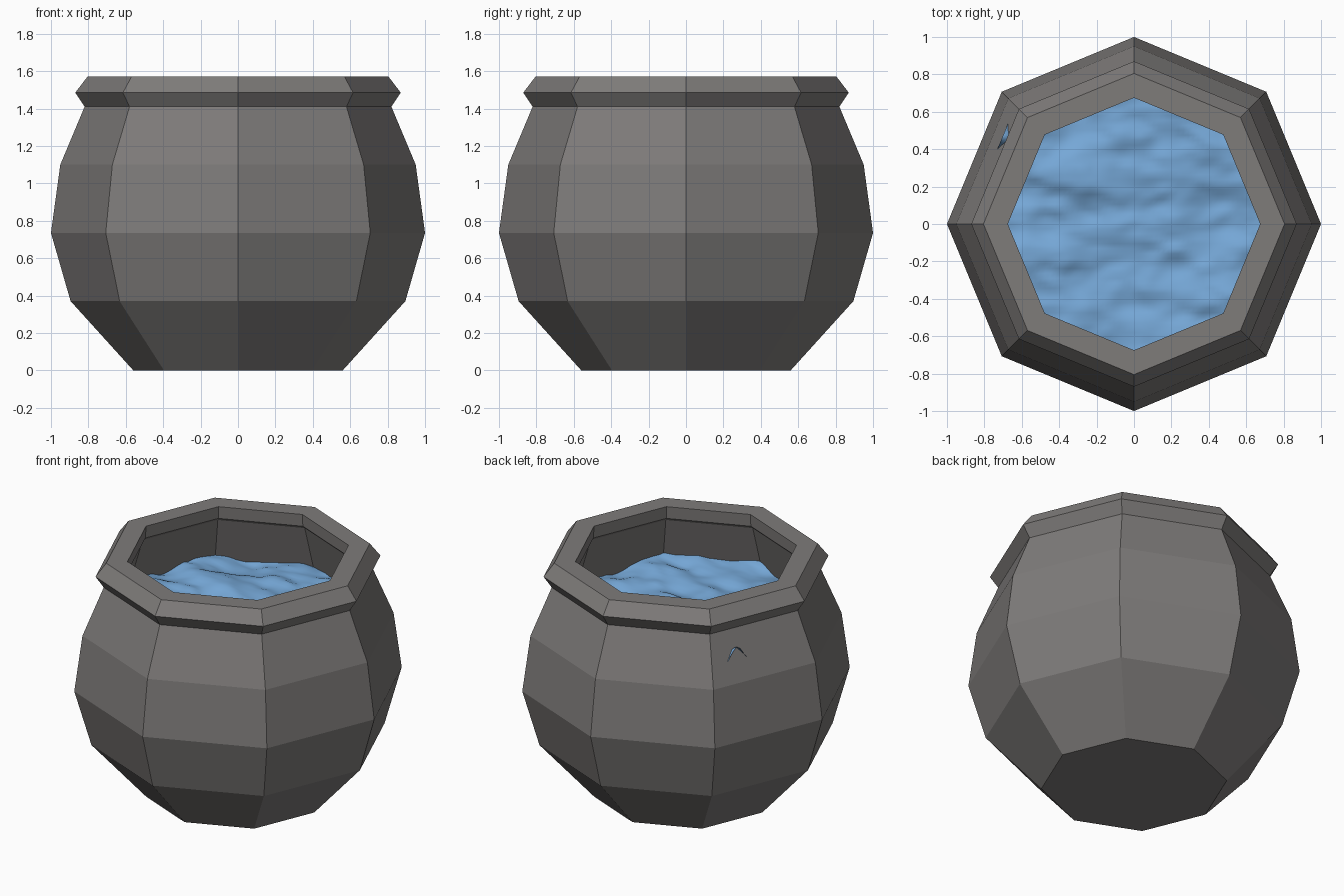
import bpy, bmesh, math
from mathutils import Vector, noise

if "Cube" in bpy.data.objects:
    bpy.data.objects.remove(bpy.data.objects["Cube"])

SIDES = 8


def material(name, rgb):
    m = bpy.data.materials.new(name)
    m.diffuse_color = (*rgb, 1)
    m.use_nodes = True
    m.node_tree.nodes["Principled BSDF"].inputs["Base Color"].default_value = m.diffuse_color
    return m


def finish(name, bm, mat, smooth=False):
    me = bpy.data.meshes.new(name)
    for f in bm.faces:
        f.smooth = smooth
    bm.to_mesh(me)
    bm.free()
    me.materials.append(mat)
    ob = bpy.data.objects.new(name, me)
    bpy.context.collection.objects.link(ob)
    return ob


def lathe(bm, profile):
    """Octagonal rings joined by quads, capped at both profile ends."""
    rings = []
    for r, z in profile:
        angles = [2 * math.pi * i / SIDES for i in range(SIDES)]
        rings.append([bm.verts.new((r * math.cos(a), r * math.sin(a), z)) for a in angles])
    for a, b in zip(rings, rings[1:]):
        for i in range(SIDES):
            j = (i + 1) % SIDES
            bm.faces.new((a[i], a[j], b[j], b[i]))
    bm.faces.new(rings[0][::-1])
    bm.faces.new(rings[-1])


stone = material("grey stone", (0.21, 0.20, 0.195))
blue = material("water blue", (0.18, 0.39, 0.68))

# Pot: outer wall up, over the rim, then down the inner wall
bm = bmesh.new()
lathe(bm, [(0.56, 0), (0.895, 0.37), (1.0, 0.735), (0.95, 1.10), (0.82, 1.41),
           (0.87, 1.485), (0.805, 1.57),
           (0.675, 1.57), (0.68, 1.49), (0.70, 1.47),
           (0.82, 1.08), (0.87, 0.735), (0.78, 0.42), (0.50, 0.12)])
bmesh.ops.recalc_face_normals(bm, faces=bm.faces)
finish("pot", bm, stone)

# Water: rippled sheet trimmed to the octagon, ending inside the pot wall
bm = bmesh.new()
bmesh.ops.create_grid(bm, x_segments=72, y_segments=72, size=0.95)
for i in range(SIDES):
    a = 2 * math.pi * (i + 0.5) / SIDES
    n = Vector((math.cos(a), math.sin(a), 0))
    bmesh.ops.bisect_plane(bm, geom=bm.verts[:] + bm.edges[:] + bm.faces[:],
                           plane_co=n * 0.828, plane_no=n, clear_outer=True)
splash = Vector((-0.70, 0.47))
for v in bm.verts:
    p = Vector((v.co.x * 2.2, v.co.y * 4.0, 0.7))
    h = 0.05 * noise.noise(p) + 0.03 * noise.noise(p * 2.1) + 0.012 * noise.noise(p * 4.3)
    # one crest breaks through the wall at the back left
    crest = 0.10 * math.exp(-((v.co.xy - splash).length / 0.06) ** 2)
    v.co.z = min(1.19 + h, 1.225) + crest
finish("water", bm, blue, smooth=True)
